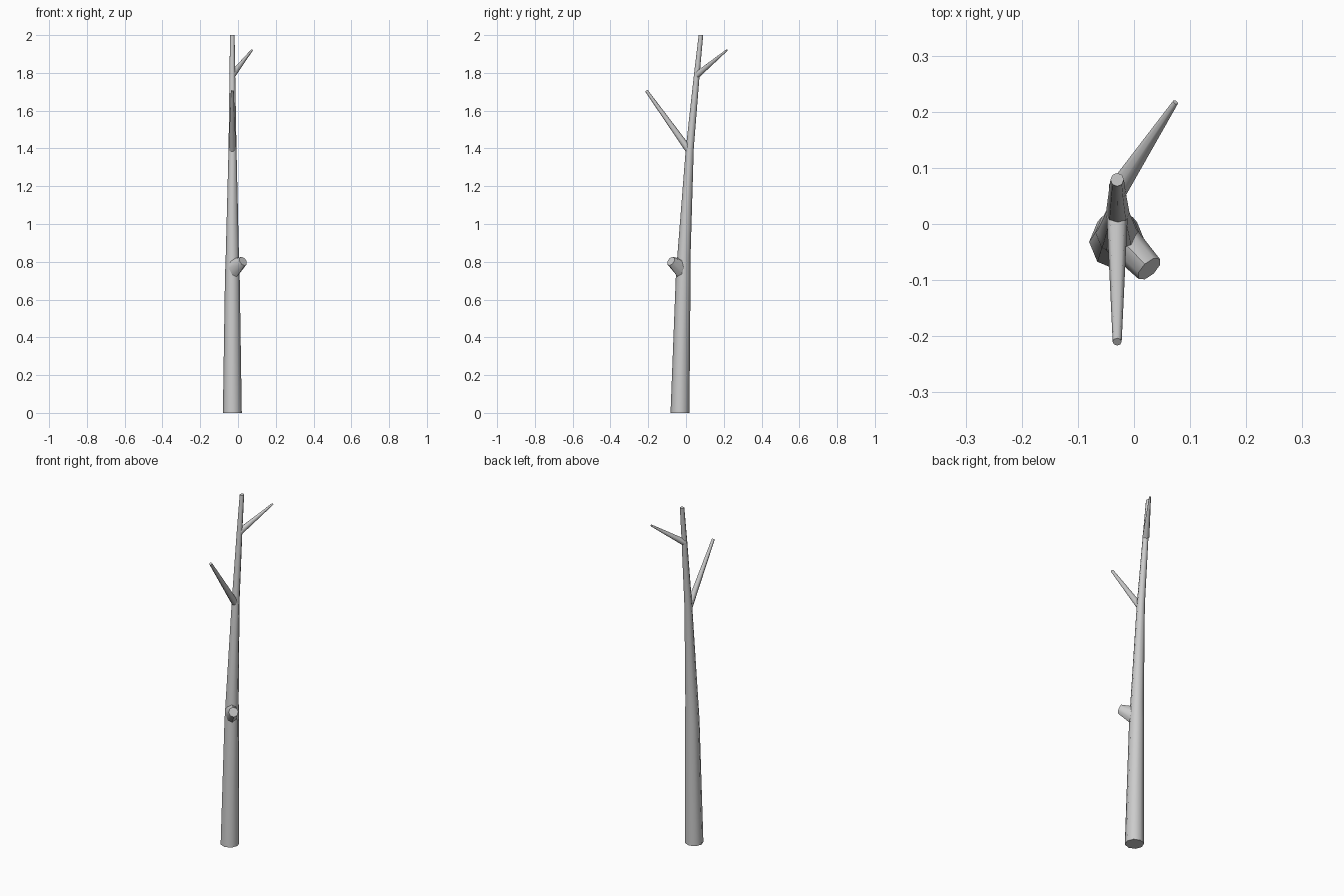
import bpy, bmesh, math
from mathutils import Vector

if "Cube" in bpy.data.objects:
    bpy.data.objects.remove(bpy.data.objects["Cube"])

SIDES = 8


def tube(name, rings, axis=None, stretch=1.0):
    """Tapered capped tube; rings are (x, y, z, radius). axis fixes the ring normal."""
    bm = bmesh.new()
    pts = [Vector(r[:3]) for r in rings]
    normal = Vector(axis) if axis else (pts[-1] - pts[0]).normalized()
    if abs(normal.z) > 0.99:
        u, v = Vector((1, 0, 0)), Vector((0, 1, 0))
    else:
        u = Vector((0, 0, 1)).cross(normal).normalized()
        v = normal.cross(u)
    loops = []
    for i, (p, r) in enumerate(zip(pts, rings)):
        s = stretch if i == 0 else 1.0
        loops.append([bm.verts.new(p + r[3] * (u * math.cos(a) + v * s * math.sin(a)))
                      for a in (2 * math.pi * k / SIDES for k in range(SIDES))])
    for a, b in zip(loops, loops[1:]):
        for k in range(SIDES):
            j = (k + 1) % SIDES
            bm.faces.new((a[k], a[j], b[j], b[k]))
    bm.faces.new(loops[0][::-1])
    bm.faces.new(loops[-1])
    bmesh.ops.recalc_face_normals(bm, faces=bm.faces)
    mesh = bpy.data.meshes.new(name)
    bm.to_mesh(mesh)
    bm.free()
    obj = bpy.data.objects.new(name, mesh)
    bpy.context.collection.objects.link(obj)
    bpy.ops.object.select_all(action='DESELECT')
    obj.select_set(True)
    bpy.context.view_layer.objects.active = obj
    bpy.ops.object.shade_smooth_by_angle(angle=math.radians(50))
    return obj


# Leaning trunk with level cross-sections
tube("trunk", [(-0.03, -0.032, 0, 0.05),
               (-0.03, -0.015, 0.72, 0.039),
               (-0.03, -0.011, 0.83, 0.035),
               (-0.029, 0.02, 1.40, 0.021),
               (-0.03, 0.058, 1.80, 0.015),
               (-0.03, 0.079, 2.0, 0.012)], axis=(0, 0, 1))

# Broken stub on the lower trunk
tube("broken_stub", [(-0.025, -0.025, 0.765, 0.033),
                     (0.027, -0.08, 0.803, 0.026)], stretch=1.6)

# Thin branches
tube("front_branch", [(-0.03, 0.02, 1.385, 0.019),
                      (-0.03, -0.21, 1.706, 0.008)])
tube("back_branch", [(-0.03, 0.06, 1.79, 0.018),
                     (0.074, 0.217, 1.921, 0.005)])
